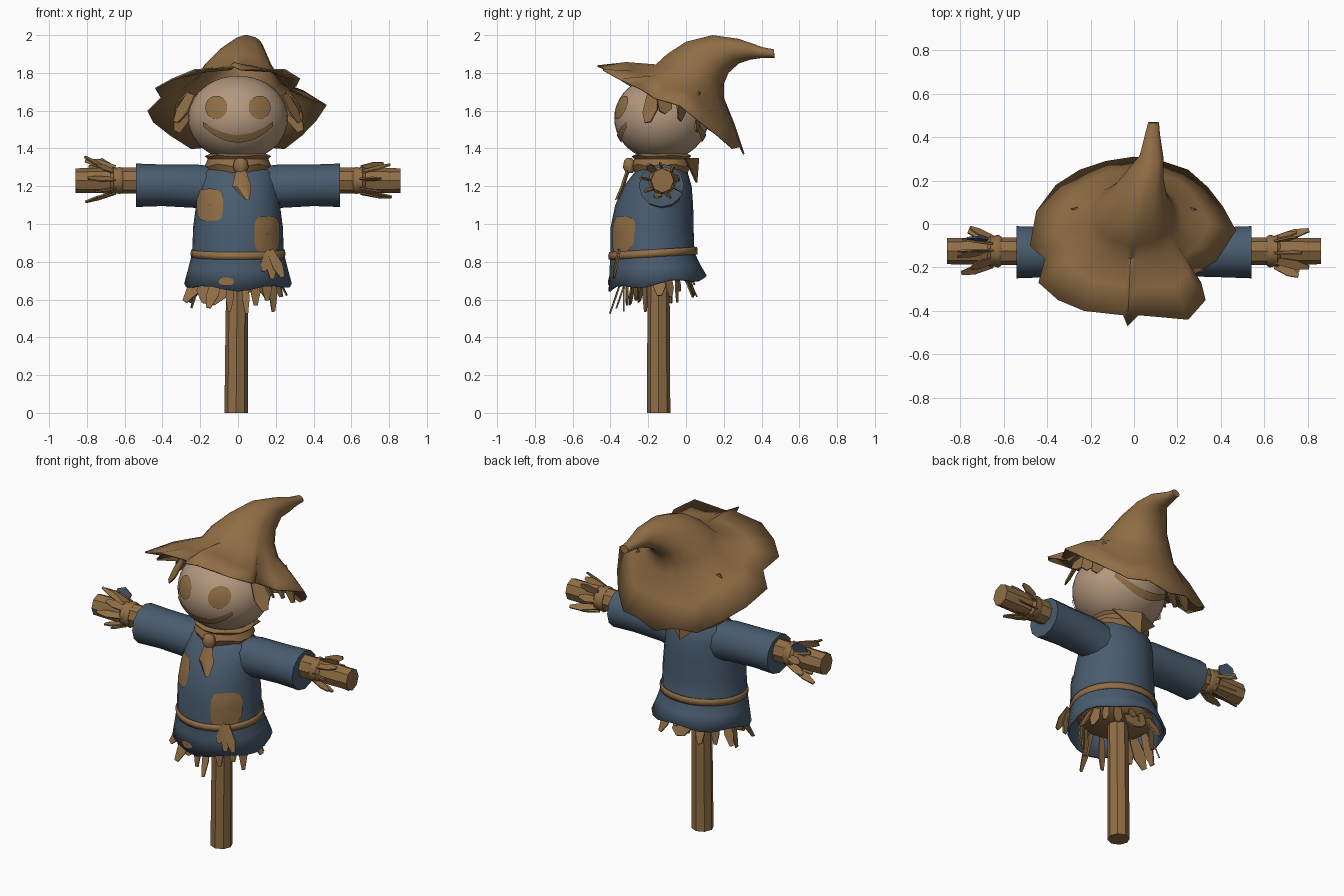
import bpy
import bmesh
import random
from math import sin, cos, pi, atan2, radians
from mathutils import Vector
from mathutils.bvhtree import BVHTree

random.seed(4)
if "Cube" in bpy.data.objects:
    bpy.data.objects.remove(bpy.data.objects["Cube"])


def material(name, rgb):
    mat = bpy.data.materials.new(name)
    mat.use_nodes = True
    mat.diffuse_color = (*rgb, 1)
    mat.node_tree.nodes["Principled BSDF"].inputs["Base Color"].default_value = (*rgb, 1)
    return mat


STRAW = material("straw_brown", (0.28, 0.155, 0.06))
CLOTH = material("cloth_blue", (0.067, 0.107, 0.158))
SACK = material("sack_beige", (0.45, 0.31, 0.205))


def build(name, verts, faces, mat, smooth=50, thick=0.0):
    """Make an object from points and faces, smooth below the given angle."""
    mesh = bpy.data.meshes.new(name)
    mesh.from_pydata([tuple(v) for v in verts], [], faces)
    bm = bmesh.new()
    bm.from_mesh(mesh)
    bmesh.ops.recalc_face_normals(bm, faces=bm.faces)
    bm.to_mesh(mesh)
    bm.free()
    mesh.materials.append(mat)
    obj = bpy.data.objects.new(name, mesh)
    bpy.context.collection.objects.link(obj)
    if smooth:
        bpy.ops.object.select_all(action="DESELECT")
        obj.select_set(True)
        bpy.context.view_layer.objects.active = obj
        bpy.ops.object.shade_smooth_by_angle(angle=radians(smooth))
    if thick:
        mod = obj.modifiers.new("Thickness", "SOLIDIFY")
        mod.thickness = thick
    return obj


def grid_faces(rows, n, closed=True):
    return [(r * n + i, r * n + (i + 1) % n, (r + 1) * n + (i + 1) % n, (r + 1) * n + i)
            for r in range(rows - 1) for i in range(n if closed else n - 1)]


def loft(name, rings, mat, caps=(True, True), **kw):
    n = len(rings[0])
    faces = grid_faces(len(rings), n)
    if caps[0]:
        faces.append(tuple(range(n)))
    if caps[1]:
        faces.append(tuple(range((len(rings) - 1) * n, len(rings) * n)))
    return build(name, [p for r in rings for p in r], faces, mat, **kw)


def ring(centre, u, v, n):
    c, u, v = Vector(centre), Vector(u), Vector(v)
    return [c + u * cos(2 * pi * i / n) + v * sin(2 * pi * i / n) for i in range(n)]


def flat_ring(z, rx, front, back, n=24, tilt=0.0, wave=0.0):
    """Horizontal ellipse; tilt raises the back, wave ripples the edge."""
    pts = ring((0, (front + back) / 2, z), (rx, 0, 0), (0, (back - front) / 2, 0), n)
    for i, p in enumerate(pts):
        a = 2 * pi * i / n
        p.z += tilt * sin(a) + wave * sin(5 * a)
    return pts


def leaves(name, items, mat=STRAW):
    """Flat tapering straws, each given as (base, tip, width)."""
    verts, faces = [], []
    for base, tip, width in items:
        b, t = Vector(base), Vector(tip)
        out = Vector((b.x * 0.2 + 0.01, b.y + 0.14, 0.03))
        side = (t - b).cross(out).normalized() * width / 2
        k = len(verts)
        mid = b.lerp(t, 0.6)
        verts += [b - side * 0.7, b + side * 0.7, mid + side, mid - side, t + side * 0.5, t - side * 0.3]
        faces += [(k, k + 1, k + 2, k + 3), (k + 3, k + 2, k + 4, k + 5)]
    return build(name, verts, faces, mat, smooth=0, thick=0.008)


def plate(name, rows, closed, target, side=-1):
    """Thin painted patch of (x, z) rows laid onto the target surface."""
    tree = BVHTree.FromPolygons([v.co for v in target.data.vertices],
                                [tuple(p.vertices) for p in target.data.polygons])
    verts = []
    for x, z in [p for row in rows for p in row]:
        start = Vector((x, 2 * side, z))
        hit, normal, _, _ = tree.ray_cast(start, Vector((0, -side, 0)))
        if hit is None:
            hit, normal, _, _ = tree.find_nearest(Vector((x, -0.15, z)))
        verts.append(hit + Vector((normal.x, side * abs(normal.y), normal.z)) * 0.007)
    return build(name, verts, grid_faces(len(rows), len(rows[0]), closed), STRAW)


def blob(x, z, rx, rz, power=1.0, n=20):
    """Concentric rows of an ellipse; a power below one squares it off."""
    def bend(t):
        return (1 if t > 0 else -1) * abs(t) ** power
    angles = [2 * pi * i / n for i in range(n)]
    return [[(x + s * rx * bend(cos(a)), z + s * rz * bend(sin(a))) for a in angles]
            for s in (0.02, 0.35, 0.7, 1)]


# Post and cross bar
loft("post", [ring((x, -0.145, z), (r, 0, 0), (0, r, 0), 8)
              for x, z, r in [(-0.01, 0, 0.062), (-0.007, 0.4, 0.06), (0, 1.2, 0.055)]], STRAW, smooth=30)
loft("cross_bar", [ring((x, -0.125, 1.23), (0, r, 0), (0, 0, r * 1.08), 8)
                   for x, r in [(-0.86, 0.06), (-0.6, 0.064), (0.6, 0.064), (0.86, 0.06)]], STRAW, smooth=30)

# Tunic body with flared skirt
tunic = loft("tunic", [
    flat_ring(0.685, 0.285, -0.41, 0.11, tilt=0.03, wave=0.012),
    flat_ring(0.77, 0.262, -0.405, 0.075, tilt=0.015),
    flat_ring(0.85, 0.242, -0.4, 0.045),
    flat_ring(0.98, 0.238, -0.4, 0.04),
    flat_ring(1.1, 0.222, -0.375, 0.038),
    flat_ring(1.2, 0.215, -0.33, 0.03),
    flat_ring(1.27, 0.2, -0.275, 0.01),
    flat_ring(1.32, 0.13, -0.23, -0.02)], CLOTH, caps=(False, True), thick=0.012)
loft("belt", [flat_ring(z, r, -0.16 - r, 0.065 - d, tilt=0.014) for z, r, d in
              [(0.825, 0.249, 0.004), (0.845, 0.252, 0.004), (0.865, 0.247, 0.006)]],
     STRAW, caps=(False, False), thick=0.006)
loft("straw_filling", [flat_ring(0.72, 0.16, -0.3, 0.02, 12), flat_ring(0.76, 0.235, -0.36, 0.045, 12),
                       flat_ring(0.8, 0.2, -0.33, 0.02, 12)], STRAW)

# Sleeves, wrist wraps and straw hands
for s, label in ((1, "left"), (-1, "right")):
    loft(label + "_sleeve", [ring((s * x, -0.13, z), (0, ry, 0), (0, 0, rz), 12) for x, z, ry, rz in
                             [(0.08, 1.17, 0.11, 0.13), (0.22, 1.2, 0.11, 0.115),
                              (0.4, 1.205, 0.115, 0.11), (0.54, 1.205, 0.12, 0.115)]], CLOTH)
    loft(label + "_wrist_wrap", [ring((s * x, -0.125, 1.23), (0, r, 0), (0, 0, r), 10) for x, r in
                                 [(0.61, 0.066), (0.625, 0.076), (0.645, 0.07), (0.66, 0.076), (0.675, 0.064)]], STRAW)
    tuft = []
    for i in range(9):
        a = 2 * pi * (i + 0.3) / 9
        r = random.uniform(0.085, 0.12)
        tuft.append(((s * 0.65, -0.125 + 0.066 * cos(a), 1.23 + 0.066 * sin(a)),
                     (s * random.uniform(0.74, 0.82), -0.125 + r * cos(a), 1.23 + r * sin(a)), 0.045))
    leaves(label + "_hand_straw", tuft)
leaves("long_hand_straw", [((-0.67, -0.13, 1.28), (-0.81, -0.15, 1.36), 0.03)])
leaves("blue_hand_scrap", [((-0.68, -0.08, 1.29), (-0.77, -0.07, 1.32), 0.09)], CLOTH)

# Straw hanging from the skirt
hem = []
for i in range(18):
    a = 2 * pi * (i + random.uniform(-0.2, 0.2)) / 18
    out = random.uniform(0.2, 0.31)
    hem.append(((0.2 * cos(a), -0.155 + 0.18 * sin(a), 0.74),
                (out * cos(a), -0.15 + out * 0.85 * sin(a), random.uniform(0.55, 0.63) + 0.05 * sin(a)),
                random.uniform(0.04, 0.07)))
hem += [((-0.12, -0.28, 0.72), (-0.15, -0.3, 0.575), 0.17), ((0.02, 0.0, 0.72), (0.0, 0.05, 0.63), 0.14)]
leaves("skirt_straw", hem)
leaves("belt_straw", [((0.17, -0.36, 0.86), (x, -0.385, z), 0.055)
                      for x, z in [(0.135, 0.75), (0.185, 0.71), (0.24, 0.72)]])

# Cloth patches
plate("chest_patch", blob(-0.145, 1.1, 0.068, 0.085, 0.55), True, tunic)
plate("side_patch", blob(0.15, 0.945, 0.066, 0.095, 0.55), True, tunic)
plate("hem_patch", blob(-0.06, 0.695, 0.04, 0.022), True, tunic)

# Head with painted face
bpy.ops.mesh.primitive_uv_sphere_add(segments=32, ring_count=20, location=(0, 0, 0))
head = bpy.context.object
head.name = "head"
for v in head.data.vertices:
    v.co = (v.co.x * 0.265, v.co.y * 0.25 - 0.13, v.co.z * 0.225 + 1.56)
head.data.materials.append(SACK)
bpy.ops.object.shade_smooth_by_angle(angle=radians(60))
for s, label in ((1, "left"), (-1, "right")):
    plate(label + "_eye", blob(s * 0.112, 1.615, 0.057, 0.06), True, head)
curve = [(i / 10, 1.455 + 0.075 * (i / 10) ** 2) for i in range(-10, 11)]
for side, label in ((-1, "mouth"), (1, "back_stitching")):
    plate(label, [[(0.18 * t, z + k * (1.25 - t * t * 0.5)) for t, z in curve]
                  for k in (-0.016, 0, 0.016)], False, head, side)

# Neck scarf with knot and tails
loft("scarf", [flat_ring(z, r, -0.125 - r * 0.95, -0.125 + r * 0.9, 14, wave=w) for z, r, w in
               [(1.26, 0.15, 0.012), (1.31, 0.175, 0.008), (1.345, 0.16, 0),
                (1.36, 0.175, 0.005), (1.38, 0.13, 0)]], STRAW, smooth=35)
loft("scarf_knot", [ring((0.015, -0.3, z), (r, 0, 0), (0, r * 0.8, 0), 8) for z, r in
                    [(1.27, 0.025), (1.3, 0.042), (1.335, 0.035), (1.35, 0.015)]], STRAW)
loft("scarf_tail", [ring((x, y, z), (r, 0, 0), (0, 0.014, 0.004), 6) for x, y, z, r in
                    [(0.015, -0.3, 1.31, 0.02), (0.02, -0.335, 1.2, 0.05), (0.05, -0.365, 1.13, 0.012)]],
     STRAW, smooth=30)
build("scarf_back_point", [(-0.15, -0.01, 1.35), (0.15, -0.01, 1.35), (0, 0.05, 1.22), (0, 0.06, 1.35)],
      [(0, 2, 3), (3, 2, 1)], STRAW, smooth=0, thick=0.01)

# Ragged brim outline, counter-clockwise from the left side
brim = [Vector(p) for p in [
    (.47, -.03, 1.63), (.41, .08, 1.54), (.34, .17, 1.47), (.25, .25, 1.4), (.13, .29, 1.41),
    (0, .31, 1.37), (-.13, .29, 1.41), (-.25, .25, 1.4), (-.36, .18, 1.47), (-.45, .06, 1.54),
    (-.48, -.1, 1.6), (-.41, -.16, 1.67), (-.44, -.27, 1.72), (-.35, -.35, 1.77), (-.23, -.4, 1.82),
    (-.05, -.42, 1.83), (-.03, -.47, 1.84), (.02, -.42, 1.82), (.25, -.44, 1.82), (.33, -.35, 1.77),
    (.31, -.27, 1.73), (.28, -.23, 1.71), (.38, -.17, 1.67)]]


def crown(x, front, back, rx):
    """Tilted crown ring spanning a front and a back (y, z) point."""
    f, b = Vector((x, *front)), Vector((x, *back))
    pts = []
    for p in brim:
        a = atan2(p.y + 0.05, p.x)
        pts.append((f + b) / 2 + Vector((rx * cos(a), 0, 0)) + (b - f) / 2 * sin(a))
    return pts


# Hat: brim sweeping into a crooked crown
base = crown(0, (-0.16, 1.845), (0.2, 1.67), 0.225)
middle = [b.lerp(p, 0.5) + Vector((0, 0, 0.015 * (-1) ** (i // 2))) for i, (b, p) in enumerate(zip(base, brim))]
rings = [brim, middle, base,
         crown(0, (-0.1, 1.9), (0.2, 1.74), 0.185),
         crown(0.02, (0.0, 1.965), (0.225, 1.8), 0.135),
         crown(0.045, (0.14, 2.0), (0.28, 1.85), 0.09),
         crown(0.08, (0.28, 1.98), (0.34, 1.87), 0.055),
         crown(0.085, (0.41, 1.935), (0.41, 1.88), 0.035),
         crown(0.09, (0.465, 1.925), (0.47, 1.88), 0.025)]
loft("hat", rings, STRAW, caps=(False, True), smooth=45, thick=0.008)

# Loose straw under the brim
fringe = []
for s in (1, -1):
    for y, drop in ((-0.2, 0.13), (-0.12, 0.08), (-0.03, 0.12), (0.06, 0.18)):
        fringe.append(((s * 0.25, y + 0.02, 1.69), (s * 0.33, y, 1.67 - drop), 0.09))
leaves("brim_straw", fringe)
